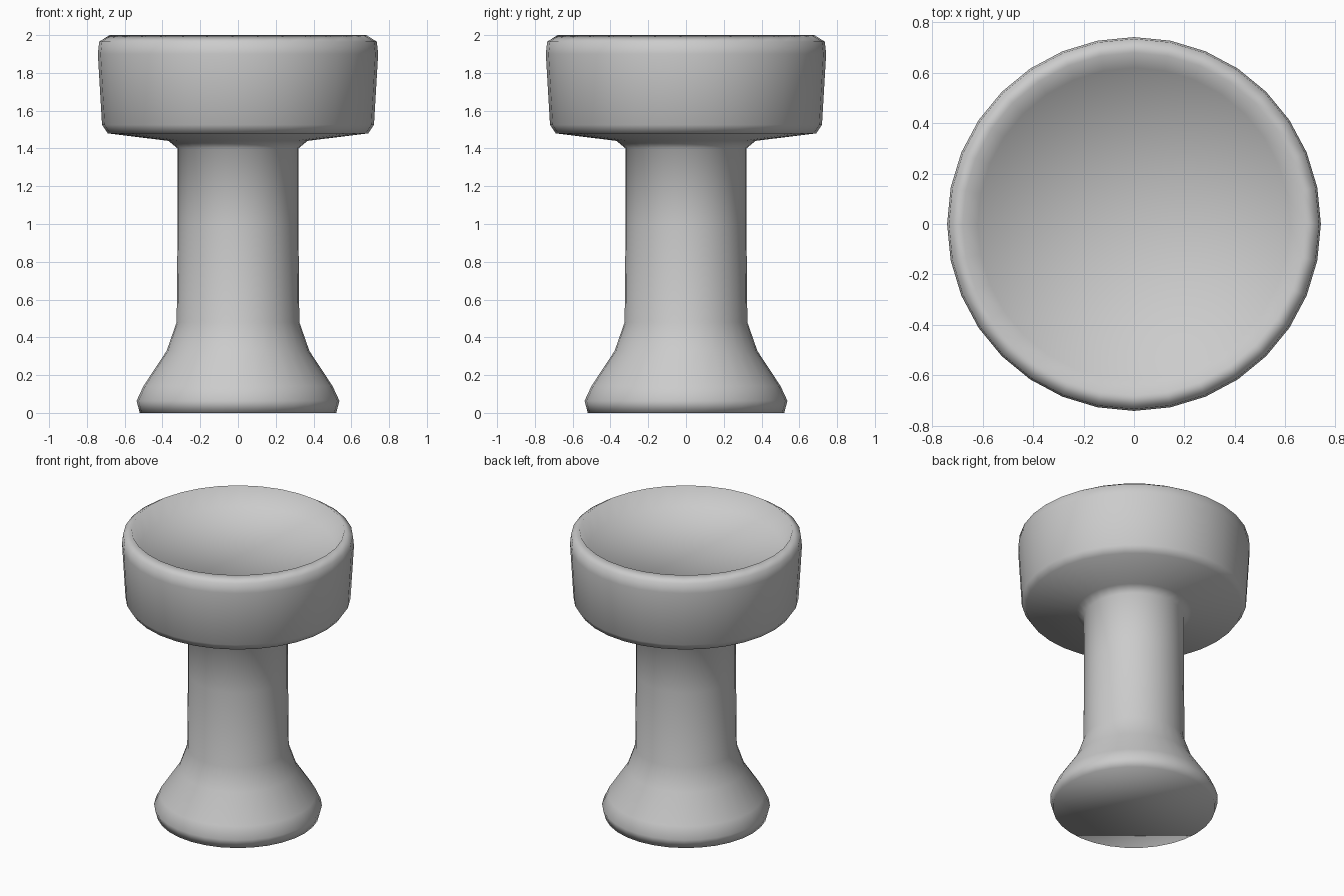
import bpy, bmesh
from math import sin, cos, pi

if "Cube" in bpy.data.objects:
    bpy.data.objects.remove(bpy.data.objects["Cube"])

SIDES = 32

# profile (radius, height): foot, stem, cup, rim, then the lip inside the cup
profile = [(0.52, 0.0), (0.537, 0.064), (0.50, 0.143), (0.378, 0.328),
           (0.325, 0.48), (0.32, 1.0), (0.32, 1.40), (0.368, 1.440),
           (0.69, 1.48), (0.72, 1.525), (0.742, 1.90), (0.735, 1.965),
           (0.68, 2.0), (0.62, 1.88)]
FLOOR_Z = 1.88

# spin the profile into one closed body
bm = bmesh.new()
rings = []
for r, z in profile:
    rings.append([bm.verts.new((r * cos(2 * pi * k / SIDES),
                                r * sin(2 * pi * k / SIDES), z))
                  for k in range(SIDES)])
for low, high in zip(rings, rings[1:]):
    for k in range(SIDES):
        n = (k + 1) % SIDES
        bm.faces.new((low[k], low[n], high[n], high[k]))

# flat underside and flat sunken floor of the cup
bm.faces.new(rings[0][::-1])
centre = bm.verts.new((0, 0, FLOOR_Z))
for k in range(SIDES):
    bm.faces.new((rings[-1][k], rings[-1][(k + 1) % SIDES], centre))

for f in bm.faces:
    f.smooth = True
mesh = bpy.data.meshes.new("pedestal_bowl")
bm.to_mesh(mesh)
bm.free()
obj = bpy.data.objects.new("pedestal_bowl", mesh)
bpy.context.collection.objects.link(obj)
